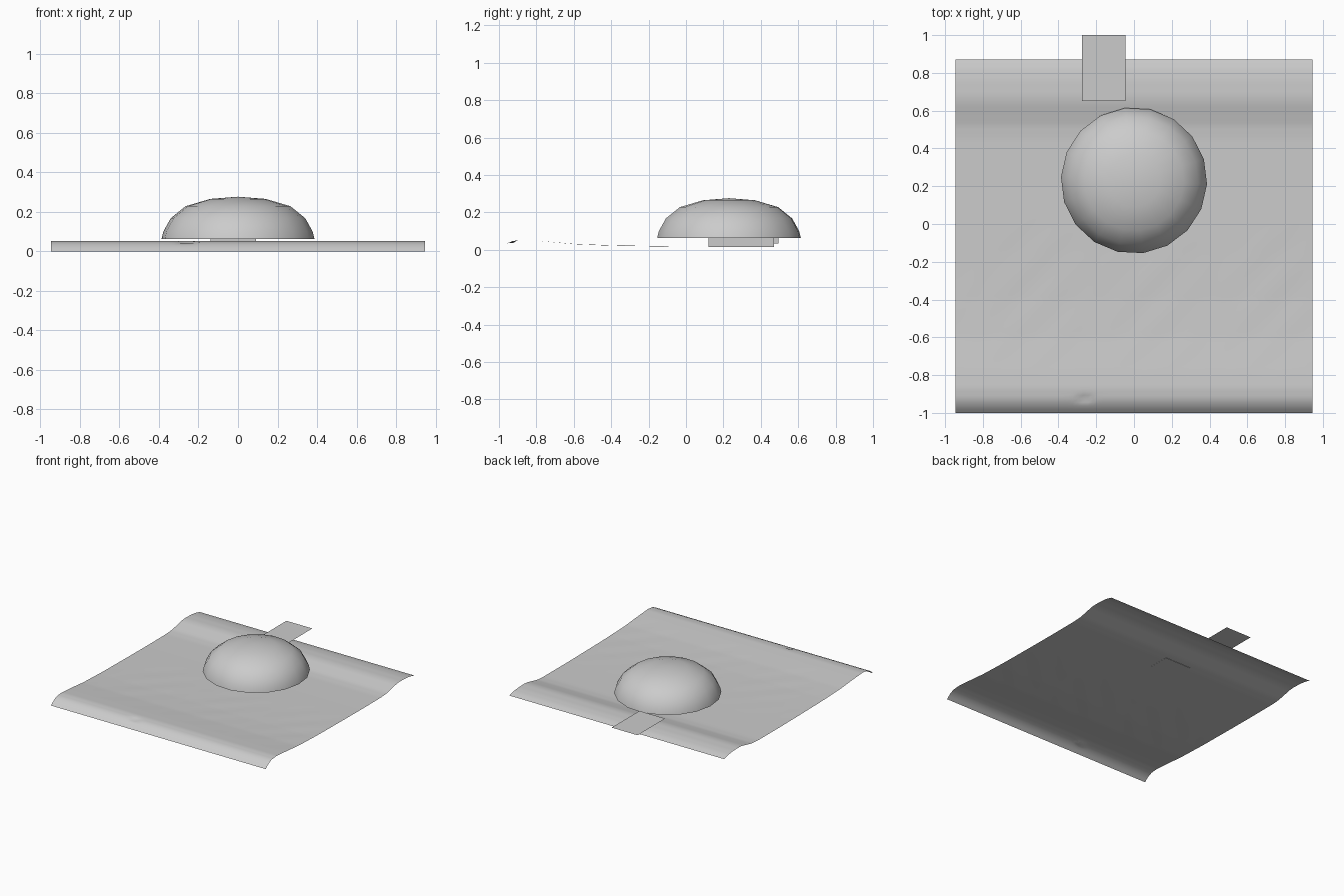
import bpy, bmesh, math

cube = bpy.data.objects.get("Cube")
if cube:
    bpy.data.objects.remove(cube)

# Single plain grey for every part
grey = bpy.data.materials.new("plain grey")
grey.use_nodes = True
colour = (0.6, 0.6, 0.6, 1)
grey.diffuse_color = colour
grey.node_tree.nodes["Principled BSDF"].inputs["Base Color"].default_value = colour


def finish(name, bm, smooth_angle=None):
    mesh = bpy.data.meshes.new(name)
    bmesh.ops.recalc_face_normals(bm, faces=bm.faces)
    bm.to_mesh(mesh)
    bm.free()
    mesh.materials.append(grey)
    obj = bpy.data.objects.new(name, mesh)
    bpy.context.collection.objects.link(obj)
    if smooth_angle:
        bpy.ops.object.select_all(action="DESELECT")
        bpy.context.view_layer.objects.active = obj
        obj.select_set(True)
        bpy.ops.object.shade_smooth_by_angle(angle=math.radians(smooth_angle))
    return obj


def box(name, low, high):
    bm = bmesh.new()
    bmesh.ops.create_cube(bm, size=1)
    for v in bm.verts:
        v.co = [(a + b) / 2 + c * (b - a) for a, b, c in zip(low, high, v.co)]
    return finish(name, bm)


# Curled sheet: a front-to-back height profile with faint wrinkles
PROFILE = [(-1, 0), (-0.97, 0.028), (-0.93, 0.047), (-0.87, 0.053),
           (-0.78, 0.047), (-0.6, 0.031), (-0.4, 0.023), (-0.15, 0.019),
           (0.2, 0.016), (0.45, 0.017), (0.52, 0.022), (0.58, 0.035),
           (0.64, 0.049), (0.68, 0.053), (0.76, 0.051), (0.82, 0.044),
           (0.87, 0.03)]


def sheet_height(x, y):
    for (y0, z0), (y1, z1) in zip(PROFILE, PROFILE[1:]):
        if y <= y1:
            z = z0 + (z1 - z0) * (y - y0) / (y1 - y0)
            break
    else:
        z = PROFILE[-1][1]
    middle = max(0, 1 - ((y + 0.35) / 0.45) ** 2)
    wrinkle = 0.0008 * middle * math.sin(22 * (x - y)) * math.sin(5 * x + 1)
    dent = -0.012 * math.exp(-((x + 0.26) / 0.035) ** 2 - ((y + 0.925) / 0.015) ** 2)
    return z + wrinkle + dent


bm = bmesh.new()
bmesh.ops.create_grid(bm, x_segments=70, y_segments=100, size=1)
for v in bm.verts:
    x, y = v.co.x * 0.945, -1 + (v.co.y + 1) * 0.935
    v.co = (x, y, sheet_height(x, y))
finish("curled_sheet", bm, 60)

# Low dome: turned profile with a flat underside
SIDES = 18
bm = bmesh.new()
rings = []
for r, z in [(0.387, 0.063), (0.378, 0.1), (0.34, 0.168), (0.265, 0.228), (0.14, 0.265)]:
    ring = []
    for i in range(SIDES):
        a = math.tau * (i / SIDES) - 0.05
        ring.append(bm.verts.new((r * math.cos(a), 0.23 + r * math.sin(a), z)))
    rings.append(ring)
top = bm.verts.new((0, 0.23, 0.276))
for i in range(SIDES):
    j = (i + 1) % SIDES
    for lower, upper in zip(rings, rings[1:]):
        bm.faces.new((lower[i], lower[j], upper[j], upper[i]))
    bm.faces.new((rings[-1][i], rings[-1][j], top))
bm.faces.new(rings[0][::-1])
finish("dome", bm, 40)

# Block and small tab under the dome
box("under_block", (-0.14, 0.12, 0.016), (0.09, 0.47, 0.066))
box("under_tab", (-0.06, 0.47, 0.035), (0.01, 0.495, 0.066))

# Thin flat strip floating over the back edge
bm = bmesh.new()
bmesh.ops.create_grid(bm, x_segments=1, y_segments=1, size=1)
for v in bm.verts:
    v.co = (-0.16 + v.co.x * 0.114, 0.826 + v.co.y * 0.174, 0.09)
finish("back_strip", bm)
